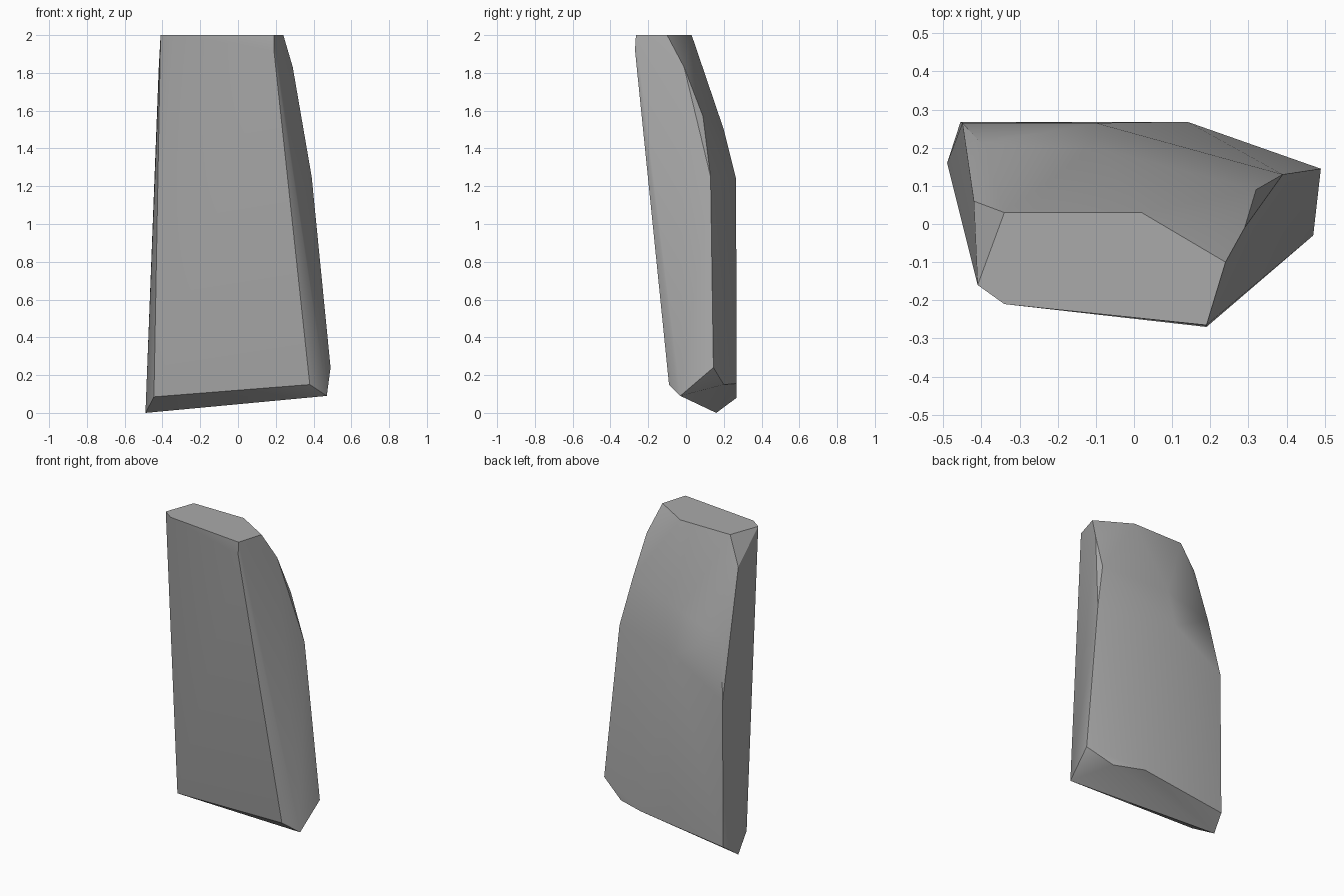
import bpy, bmesh, math

cube = bpy.data.objects.get("Cube")
if cube:
    bpy.data.objects.remove(cube, do_unlink=True)

# Plain grey stone
stone = bpy.data.materials.new("grey_stone")
stone.use_nodes = True
grey = (0.40, 0.40, 0.40, 1)
stone.diffuse_color = grey
bsdf = stone.node_tree.nodes["Principled BSDF"]
bsdf.inputs["Base Color"].default_value = grey
bsdf.inputs["Roughness"].default_value = 0.9

# Flat top outline
top = [(-0.34, 0.03, 2), (0.02, 0.03, 2), (0.24, -0.10, 2),
       (0.19, -0.265, 2), (-0.34, -0.21, 2), (-0.41, -0.16, 2)]
# Slanted underside outline
base = [(-0.49, 0.16, 0), (-0.445, 0.01, 0.085), (0.38, -0.09, 0.15),
        (0.47, -0.03, 0.09), (0.49, 0.145, 0.24), (0.33, 0.20, 0.15),
        (0.14, 0.268, 0.155), (-0.455, 0.268, 0.08)]
# Worn edges: front corner, right rim, back bulge, left rim
rims = [(0.19, -0.27, 1.92),
        (0.29, -0.01, 1.83), (0.32, 0.09, 1.57), (0.39, 0.13, 1.25),
        (-0.10, 0.265, 1.24), (-0.10, 0.20, 1.50),
        (-0.42, 0.06, 1.82), (-0.40, 0.21, 1.41), (-0.45, 0.265, 1.03)]

# Chiselled slab as the hull of its corners
bm = bmesh.new()
for corner in top + base + rims:
    bm.verts.new(corner)
bmesh.ops.convex_hull(bm, input=bm.verts[:])
loose = [v for v in bm.verts if not v.link_faces]
bmesh.ops.delete(bm, geom=loose, context="VERTS")
bmesh.ops.dissolve_limit(bm, angle_limit=math.radians(1.5),
                         verts=bm.verts[:], edges=bm.edges[:])
bmesh.ops.recalc_face_normals(bm, faces=bm.faces[:])

mesh = bpy.data.meshes.new("standing_stone")
bm.to_mesh(mesh)
bm.free()
mesh.materials.append(stone)
rock = bpy.data.objects.new("standing_stone", mesh)
bpy.context.collection.objects.link(rock)

# Soft shading across the worn back, hard chiselled edges elsewhere
bpy.ops.object.select_all(action="DESELECT")
rock.select_set(True)
bpy.context.view_layer.objects.active = rock
bpy.ops.object.shade_smooth_by_angle(angle=math.radians(30))
